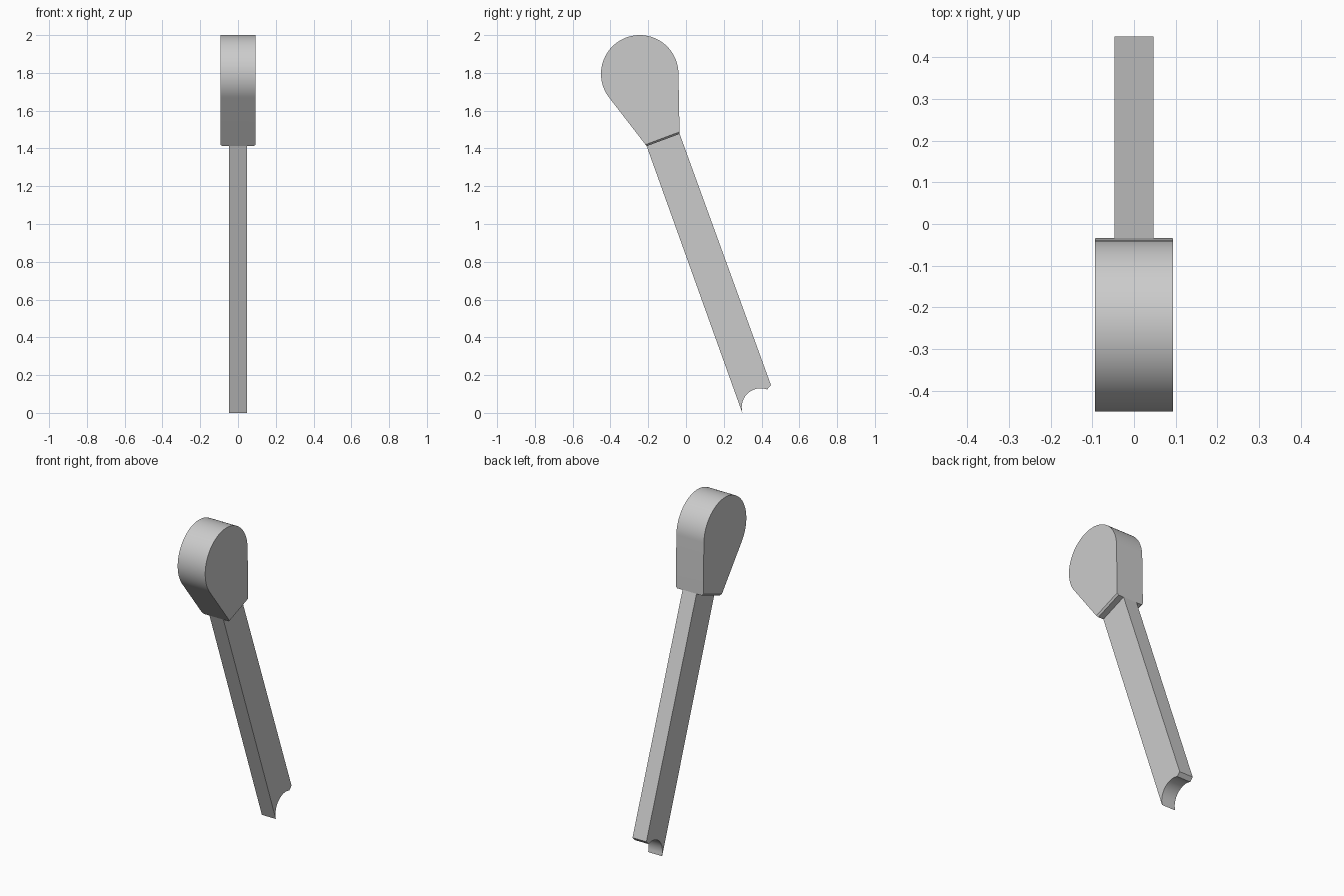
import bpy, bmesh
from math import sin, cos, acos, atan2, hypot, radians
from mathutils import Vector

cube = bpy.data.objects.get("Cube")
if cube:
    bpy.data.objects.remove(cube, do_unlink=True)

grey = bpy.data.materials.new("light grey")
grey.use_nodes = True
grey.diffuse_color = (0.6, 0.6, 0.6, 1)
grey.node_tree.nodes["Principled BSDF"].inputs["Base Color"].default_value = (0.6, 0.6, 0.6, 1)


def arc(centre, radius, start, end, steps):
    """Points on an arc in the side plane, as (y, z)."""
    angles = [start + (end - start) * i / steps for i in range(steps + 1)]
    return [(centre[0] + radius * cos(a), centre[1] + radius * sin(a)) for a in angles]


def slab(name, outline, half_width, chamfer_edge=None, chamfer=0.01):
    """Extrude a side outline across x, optionally chamfering one side of it."""
    bm = bmesh.new()
    face = bm.faces.new([bm.verts.new((-half_width, y, z)) for y, z in outline])
    ext = bmesh.ops.extrude_face_region(bm, geom=[face], use_keep_orig=True)
    moved = [v for v in ext["geom"] if isinstance(v, bmesh.types.BMVert)]
    bmesh.ops.translate(bm, verts=moved, vec=(2 * half_width, 0, 0))
    bmesh.ops.recalc_face_normals(bm, faces=bm.faces)
    if chamfer_edge:
        ends = [Vector(p) for p in chamfer_edge]
        edges = [e for e in bm.edges if all(
            min((v.co.yz - p).length for p in ends) < 1e-4 for v in e.verts)
            and abs(e.verts[0].co.x - e.verts[1].co.x) < 1e-4]
        bmesh.ops.bevel(bm, geom=edges, offset=chamfer, segments=1, affect='EDGES')
    mesh = bpy.data.meshes.new(name)
    bm.to_mesh(mesh)
    bm.free()
    mesh.materials.append(grey)
    obj = bpy.data.objects.new(name, mesh)
    bpy.context.collection.objects.link(obj)
    bpy.ops.object.select_all(action='DESELECT')
    obj.select_set(True)
    bpy.context.view_layer.objects.active = obj
    bpy.ops.object.shade_smooth_by_angle(angle=radians(25))
    return obj


# Teardrop head: round top with tangent sides down to the neck
centre, radius = (-0.245, 1.795), 0.205
neck_front, neck_back = (-0.208, 1.412), (-0.034, 1.477)


def tangent_angle(point, side):
    dy, dz = point[0] - centre[0], point[1] - centre[1]
    return atan2(dz, dy) + side * acos(radius / hypot(dy, dz))


start = tangent_angle(neck_back, 1)
end = tangent_angle(neck_front, -1) + radians(360)
slab("head", [neck_front, neck_back] + arc(centre, radius, start, end, 56),
     0.093, chamfer_edge=(neck_front, neck_back))

# Leaning handle, running up into the head, with a round notch at its foot
lean = radians(19.8)
up = Vector((-sin(lean), cos(lean))) * 0.08
top_front, top_back = Vector(neck_front) + up, Vector(neck_back) + up
notch = arc((0.395, 0.03), 0.1, radians(70), radians(197.5), 24)
slab("handle", [tuple(top_front), tuple(top_back), (0.45, 0.146)] + notch[:-1] + [(0.298, 0)],
     0.047)
